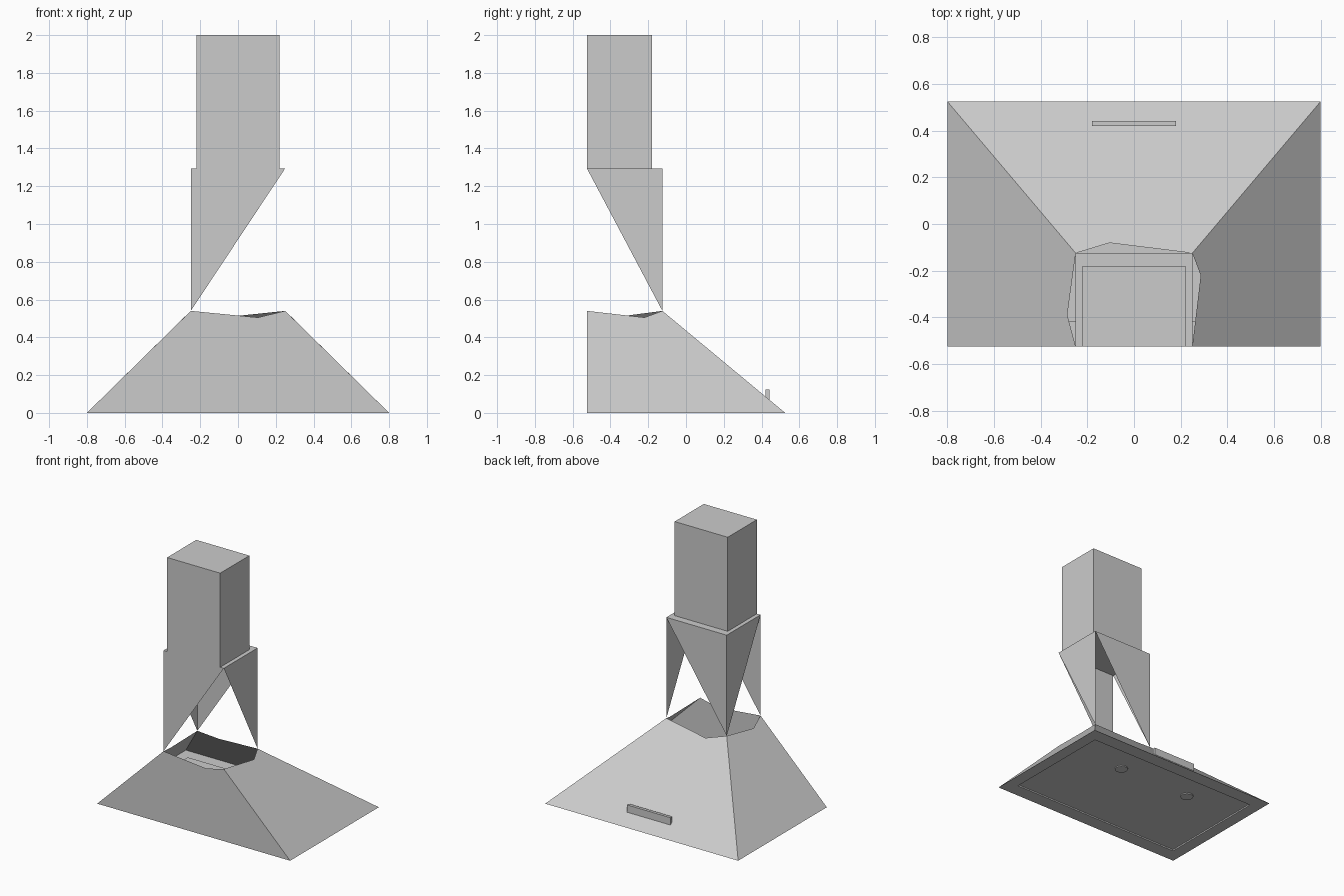
import bpy
import bmesh
from mathutils import Matrix, Vector

old = bpy.data.objects.get("Cube")
if old:
    bpy.data.objects.remove(old, do_unlink=True)

steel = bpy.data.materials.new("brushed_grey")
steel.use_nodes = True
GREY = (0.6, 0.6, 0.6, 1)
steel.diffuse_color = GREY
steel.node_tree.nodes["Principled BSDF"].inputs["Base Color"].default_value = GREY


def finish(name, bm):
    """Turn a bmesh into a named, coloured object."""
    mesh = bpy.data.meshes.new(name)
    bm.to_mesh(mesh)
    bm.free()
    mesh.materials.append(steel)
    obj = bpy.data.objects.new(name, mesh)
    bpy.context.collection.objects.link(obj)
    return obj


def box(name, low, high):
    low, high = Vector(low), Vector(high)
    bm = bmesh.new()
    place = Matrix.Translation((low + high) / 2) @ Matrix.Diagonal((*(high - low), 1))
    bmesh.ops.create_cube(bm, size=1, matrix=place)
    return finish(name, bm)


def rectangle(bm, half_x, front, back, z):
    """Corner vertices: front right, front left, back left, back right."""
    return [bm.verts.new((x, y, z)) for x, y in
            ((-half_x, front), (half_x, front), (half_x, back), (-half_x, back))]


FRONT, BACK = -0.525, 0.525
NECK, NECK_BACK = 0.25, -0.125
RIM, COLLAR = 0.54, 1.295

# Canopy: sloping skirt whose upper rim is notched on each side
bm = bmesh.new()
foot = rectangle(bm, 0.8, FRONT, BACK, 0)
rim = rectangle(bm, NECK, FRONT, NECK_BACK, RIM)
notches = [(0.105, FRONT, 0.505), (0.286, -0.22, 0.505),
           (-0.105, -0.081, 0.503), (-0.286, -0.39, 0.505)]
for i, notch in enumerate(notches):
    j = (i + 1) % 4
    bm.faces.new((foot[i], foot[j], rim[j], bm.verts.new(notch), rim[i]))

# Underside: flat border around a shallow recessed panel
lip = rectangle(bm, 0.71, -0.42, 0.42, 0)
panel = rectangle(bm, 0.71, -0.42, 0.42, 0.01)
for i in range(4):
    j = (i + 1) % 4
    bm.faces.new((foot[j], foot[i], lip[i], lip[j]))
    bm.faces.new((lip[j], lip[i], panel[i], panel[j]))
bm.faces.new(panel[::-1])
finish("canopy", bm)

# Transition: one hanging triangle per side below a flat collar
bm = bmesh.new()
top = rectangle(bm, NECK, FRONT, NECK_BACK, COLLAR)
low = rectangle(bm, NECK, FRONT, NECK_BACK, RIM)
for i, tip in enumerate((0, 2, 3, 3)):
    bm.faces.new((low[tip], top[(i + 1) % 4], top[i]))
bm.faces.new(top)
bmesh.ops.delete(bm, geom=[v for v in bm.verts if not v.link_faces], context="VERTS")
finish("transition", bm)

# Chimney and control strip
box("chimney", (-0.22, FRONT, COLLAR), (0.22, -0.18, 2))
box("control_strip", (-0.18, 0.42, 0.07), (0.18, 0.442, 0.125))

# Lamps under the canopy
for side, x in (("left", 0.3), ("right", -0.3)):
    bm = bmesh.new()
    bmesh.ops.create_cone(bm, cap_ends=True, segments=24, radius1=0.045, radius2=0.045,
                          depth=0.008, matrix=Matrix.Translation((x, 0.22, 0.006)))
    finish(side + "_lamp", bm)
